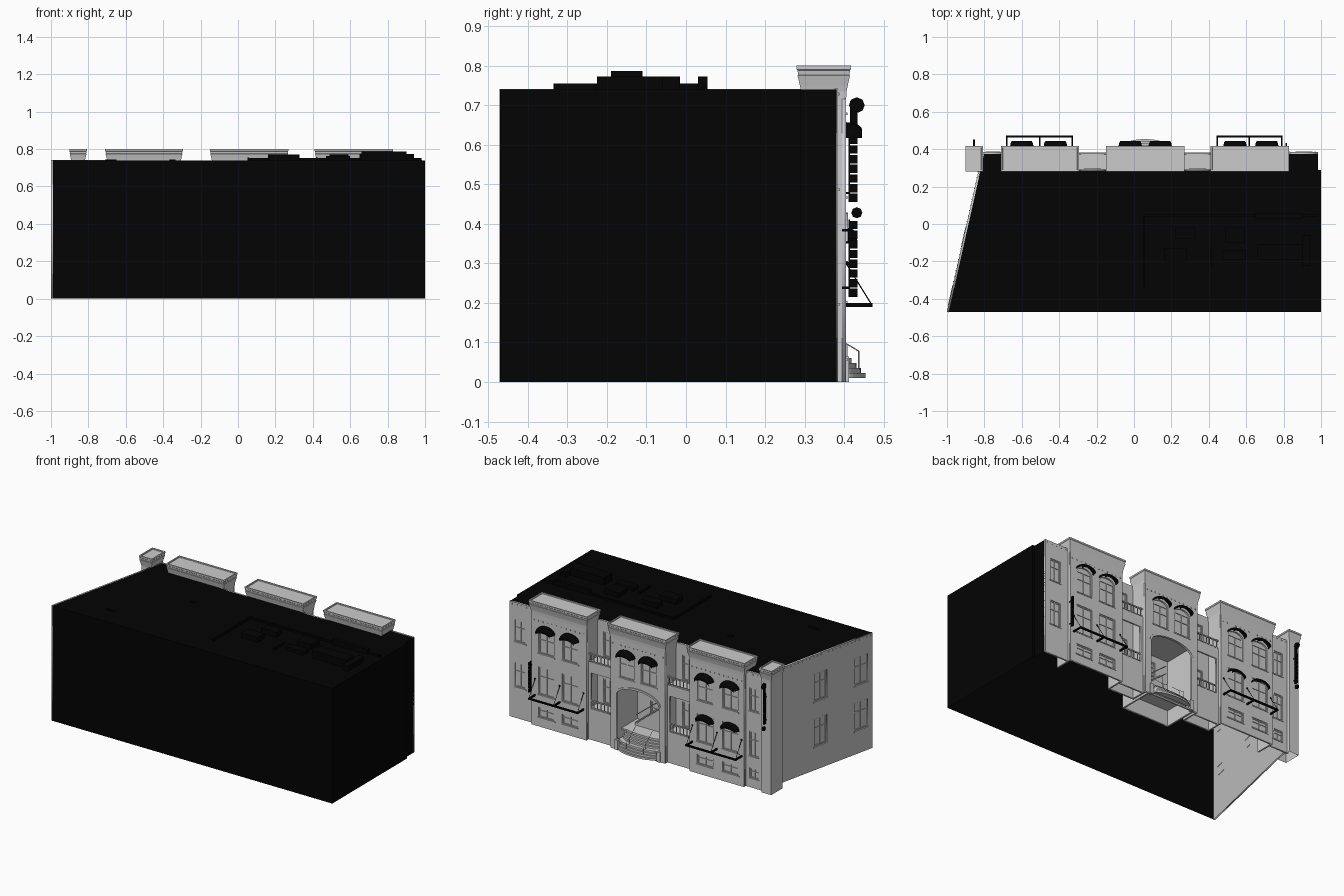
import bpy, bmesh, math
from mathutils import Matrix, Vector

if "Cube" in bpy.data.objects:
    bpy.data.objects.remove(bpy.data.objects["Cube"])

black = bpy.data.materials.new("black")
black.diffuse_color = (0.001, 0.001, 0.001, 1)
black.use_nodes = True
black.node_tree.nodes["Principled BSDF"].inputs["Base Color"].default_value = black.diffuse_color
I = Matrix.Identity(4)

def finish(name, bm, mat=None):
    bmesh.ops.recalc_face_normals(bm, faces=bm.faces)
    me = bpy.data.meshes.new(name)
    bm.to_mesh(me)
    bm.free()
    if mat:
        me.materials.append(mat)
    ob = bpy.data.objects.new(name, me)
    bpy.context.collection.objects.link(ob)
    return ob

def box(bm, x0, x1, y0, y1, z0, z1, M=I):
    T = Matrix.Translation(((x0 + x1) / 2, (y0 + y1) / 2, (z0 + z1) / 2))
    bmesh.ops.create_cube(bm, size=1, matrix=M @ T @ Matrix.Diagonal((x1 - x0, y1 - y0, z1 - z0, 1)))

def rod(bm, a, b, r):
    a, b = Vector(a), Vector(b)
    M = Matrix.Translation((a + b) / 2) @ (b - a).to_track_quat('Z', 'Y').to_matrix().to_4x4()
    bmesh.ops.create_cone(bm, cap_ends=True, segments=8, radius1=r, radius2=r, depth=(b - a).length, matrix=M)

def outline(s, w, z0, z1, rise=0):
    pts = [(s - w / 2, z0), (s + w / 2, z0)]
    if rise:
        pts += [(s + w / 2 * math.cos(math.pi * i / 12), z1 + rise * math.sin(math.pi * i / 12)) for i in range(13)]
    else:
        pts += [(s + w / 2, z1), (s - w / 2, z1)]
    return pts

TH = 0.01
def wall(name, origin, u, s0, s1, top, windows=(), openings=(), dentil=0):
    """Plate with holes; local x runs along u, local y is up, local z points outward."""
    u = Vector(u).normalized()
    n = u.cross(Vector((0, 0, 1)))
    M = Matrix((u, (0, 0, 1), n)).transposed().to_4x4()
    M.translation = origin
    cu = bpy.data.curves.new(name, 'CURVE')
    cu.dimensions, cu.fill_mode, cu.extrude = '2D', 'BOTH', TH / 2
    loops = [[(s0, 0), (s1, 0), (s1, top), (s0, top)]] + [outline(*w) for w in list(windows) + list(openings)]
    for loop in loops:
        sp = cu.splines.new('POLY')
        sp.points.add(len(loop) - 1)
        for p, (a, b) in zip(sp.points, loop):
            p.co = (a, b, 0, 1)
        sp.use_cyclic_u = True
    tmp = bpy.data.objects.new("tmp", cu)
    bpy.context.collection.objects.link(tmp)
    me = bpy.data.meshes.new_from_object(tmp.evaluated_get(bpy.context.evaluated_depsgraph_get()))
    bpy.data.objects.remove(tmp)
    me.transform(M @ Matrix.Translation((0, 0, -TH / 2)))
    ob = bpy.data.objects.new(name, me)
    bpy.context.collection.objects.link(ob)
    # panes, sash bars and sills
    bm = bmesh.new()
    for w in windows:
        s, wd, z0, z1 = w[:4]
        h, f = wd / 2, 0.006
        bm.faces.new([bm.verts.new(M @ Vector((a, b, -TH * 0.9))) for a, b in outline(*w)])
        zt = z1 - (0 if len(w) > 4 else f)
        for a, b in ((s - h, s - h + f), (s + h - f, s + h), (s - 0.002, s + 0.002)):
            box(bm, a, b, z0, z1, -TH, -0.005, M)
        zm = z0 + (z1 - z0) * 0.65
        for a, b in ((z0, z0 + f), (zt, zt + f), (zm - 0.002, zm + 0.002)):
            box(bm, s - h, s + h, a, b, -TH, -0.005, M)
        box(bm, s - h - 0.006, s + h + 0.006, z0 - 0.007, z0, -TH, 0.003, M)
    # small dentils under the eaves
    k = int((s1 - s0) / 0.03) if dentil else 0
    for i in range(k):
        c = s0 + (i + 0.5) * (s1 - s0) / k
        box(bm, c - 0.003, c + 0.003, dentil, dentil + 0.007, -0.002, 0.003, M)
    if bm.verts:
        finish(name + "_trim", bm)

# black main block: roof, front wall and right wall, open underneath
RECESSES = ((0.255, 0.425), (-0.31, -0.135))
bm = bmesh.new()
plan = [(-1, -.47), (1, -.47), (1, .29), (.985, .29), (.985, .38)]
for a, b in RECESSES:
    plan += [(b, .38), (b, .285), (a, .285), (a, .38)]
plan.append((-.81, .38))
roof = [bm.verts.new((x, y, .74)) for x, y in plan]
low = [bm.verts.new((x, y, 0)) for x, y in plan[:5]]
bm.faces.new(roof)
for i in range(4):
    bm.faces.new((low[i], low[i + 1], roof[i + 1], roof[i]))
finish("main_block", bm, black)

# roof equipment
bm = bmesh.new()
for b in ((.05, .98, .04, .052, .752), (.05, .06, -.335, .05, .755), (.16, .28, -.2, -.13, .772),
          (.22, .33, -.08, -.02, .772), (.49, .59, -.1, -.015, .772), (.47, .6, -.19, -.14, .762),
          (.66, .9, -.19, -.11, .787), (.9, .94, -.225, -.06, .773), (.415, .425, -.23, -.13, .755),
          (-.365, -.335, .03, .055, .745), (-.71, -.65, -.335, -.315, .745), (.65, .9, .03, .055, .773)):
    box(bm, *b[:4], .738, b[4])
finish("roof_equipment", bm, black)

# angled side wall with four windows
wall("side_wall", (-.81, .38, 0), (-.19, -.85, 0), 0, .871, .741,
     [(s, .1, a, b) for s in (.46, .78) for a, b in ((.15, .33), (.44, .62))], dentil=.725)

# street walls (local s = -x)
U = (-1, 0, 0)
def bay_windows(xs):
    out = []
    for x in xs:
        out += [(-x, .115, .06, .125), (-x, .115, .205, .385), (-x, .11, .47, .605, .035)]
    return out
wall("east_bay", (0, .405, 0), U, -.815, -.425, .74, bay_windows((.54, .71)), dentil=.675)
wall("west_bay", (0, .405, 0), U, .31, .695, .74, bay_windows((-.6, -.42)), dentil=.675)
wall("centre_bay", (0, .405, 0), U, -.255, .135, .74,
     [(-x, .11, .47, .605, .035) for x in (-.02, .14)], [(-.06, .3, .01, .355, .06)], dentil=.675)
wall("east_end", (0, .385, 0), U, -.985, -.815, .742, [(-.91, .075, .2, .355), (-.91, .075, .49, .63)], dentil=.725)
wall("west_end", (0, .385, 0), U, .695, .83, .742,
     [(.755, .065, .06, .125), (.755, .065, .2, .36), (.755, .065, .49, .64)], dentil=.725)
for i, (a, b) in enumerate(RECESSES):
    m, w = -(a + b) / 2, b - a
    wall(f"balcony_front_{i}", (0, .382, 0), U, -b, -a, .5, (), [(m, w - .03, .2, .43)])
    wall(f"balcony_back_{i}", (0, .295, 0), U, -b, -a, .74, [(m, .08, .21, .37), (m, .08, .51, .67)])
    bm = bmesh.new()
    # floors and railings
    box(bm, a, b, .29, .375, .49, .498)
    box(bm, a, b, .29, .375, .19, .198)
    for z in (.2, .5):
        box(bm, a, b, .374, .382, z + .048, z + .055)
        box(bm, a, b, .376, .38, z + .004, z + .008)
        for k in range(7):
            c = a + (k + .5) * w / 7
            box(bm, c - .002, c + .002, .376, .38, z, z + .05)
    finish(f"balcony_{i}", bm)

# bay side walls
bm = bmesh.new()
for x0, x1 in ((.425, .815), (-.135, .255), (-.695, -.31)):
    for a in (x0, x1 - .01):
        box(bm, a, a + .01, .285, .395, 0, .74)
finish("bay_sides", bm)

# flared parapets and corner pier
def parapet(name, x0, x1, extra=()):
    bm = bmesh.new()
    rings = list(extra) + [(.715, .003), (.735, .004), (.75, .007), (.775, .013), (.776, .011), (.788, .013),
                           (.79, .015), (.8, .015), (.8, .007), (.794, .006)]
    prev = None
    for z, d in rings:
        ring = [bm.verts.new(p) for p in ((x0 - d, .295 - d, z), (x1 + d, .295 - d, z),
                                          (x1 + d, .402 + d, z), (x0 - d, .402 + d, z))]
        if prev:
            for i in range(4):
                bm.faces.new((prev[i], prev[(i + 1) % 4], ring[(i + 1) % 4], ring[i]))
        prev = ring
    bm.faces.new(prev)
    finish(name, bm)
parapet("east_parapet", .425, .815)
parapet("centre_parapet", -.135, .255)
parapet("west_parapet", -.695, -.31)
parapet("corner_pier", -.887, -.823, [(0, .003)])

# arch surround
bm = bmesh.new()
pts = outline(.06, .325, 0, .355, .073)[2:]
inn = outline(.06, .3, 0, .355, .06)[2:]
rows = [[bm.verts.new((p[0], y, p[1])) for p in line] for line, y in ((inn, .404), (inn, .41), (pts, .41), (pts, .404))]
for r, q in zip(rows, rows[1:]):
    for i in range(12):
        bm.faces.new((r[i], r[i + 1], q[i + 1], q[i]))
finish("arch_surround", bm)

# entrance hall behind the arch
bm = bmesh.new()
box(bm, -.11, -.1, .17, .395, 0, .43)
box(bm, .22, .23, .17, .395, 0, .43)
box(bm, -.1, .22, .17, .395, .422, .43)
box(bm, -.1, .22, .17, .34, .1, .11)
for i in range(8):
    box(bm, .16 - i * .022, .182 - i * .022, .2, .26, .11, .128 + i * .018)
for h in (0, .05):
    rod(bm, (.17, .26, .13 + h), (-.02, .26, .28 + h), .003)
finish("entrance_hall", bm)
wall("entrance_back", (0, .18, 0), U, -.22, .1, .43, [(-.06, .13, .115, .25), (-.06, .13, .29, .38)])

# curved steps outside and inside the arch, with cheek blocks and handrails
bm = bmesh.new()
def step(yc, a, b, z0, z1):
    M = Matrix.Translation((.06, yc, z0))
    arc = [(.06 + a * math.cos(math.pi * i / 20), yc + b * math.sin(math.pi * i / 20)) for i in range(21)]
    lo, hi = ([bm.verts.new((x, y, z)) for x, y in arc] for z in (z0, z1))
    bm.faces.new(hi)
    for i in range(20):
        bm.faces.new((lo[i], lo[i + 1], hi[i + 1], hi[i]))
for i, (b, a) in enumerate(((.057, .142), (.046, .135), (.034, .128), (.022, .121))):
    step(.397, a, b, .01 + i * .0125, .0225 + i * .0125)
for i in range(4):
    step(.33, .15 - i * .008, .066 - i * .014, .06 + i * .0125, .0725 + i * .0125)
box(bm, -.09, .21, .33, .4, .05, .06)
for x in (-.09, .21):
    box(bm, x - .012, x + .012, .39, .412, 0, .065)
for x in (0, .12):
    rod(bm, (x, .4, .1), (x, .437, .078), .0015)
    rod(bm, (x, .437, .078), (x, .437, .03), .0015)
    rod(bm, (x, .407, .097), (x, .407, .05), .0015)
    rod(bm, (x, .4, .1), (x, .34, .15), .0015)
finish("front_steps", bm)

# arched awnings, bowed in plan
bm = bmesh.new()
for x, z, d in [(x, .617, .042) for x in (.54, .71, -.02, .14, -.6, -.42)] + [(-.6, .35, .03), (-.42, .35, .03)]:
    rows = []
    for j in range(6):
        a = j / 5 * math.pi / 2
        rise, hw = .022 + .018 * math.cos(a), .05 + .013 * math.cos(a)
        rows.append([bm.verts.new((x + hw * math.cos(math.pi * i / 16), .403 + d * math.sin(a),
                                   z + rise * math.sin(math.pi * i / 16))) for i in range(17)])
    rows.append([bm.verts.new((v.co.x, v.co.y, v.co.z - .014)) for v in rows[-1]])
    for r, q in zip(rows, rows[1:]):
        for i in range(16):
            bm.faces.new((r[i], r[i + 1], q[i + 1], q[i]))
finish("awnings", bm, black)

# canopy frames with tie rods
bm = bmesh.new()
for xs in ((.445, .615, .79), (-.68, -.505, -.33)):
    box(bm, xs[0] - .005, xs[2] + .005, .462, .472, .19, .2)
    for x in xs:
        box(bm, x - .004, x + .004, .403, .468, .19, .2)
        rod(bm, (x, .405, .3), (x, .468, .198), .0015)
        bmesh.ops.create_icosphere(bm, subdivisions=1, radius=.006, matrix=Matrix.Translation((x, .407, .3)))
finish("canopies", bm, black)

# vertical blade panels on brackets
bm = bmesh.new()
for x, z0, n in ((.815, .215, 8), (-.855, .455, 8)):
    for i in range(n):
        z = z0 + i * .0245
        box(bm, x - .004, x + .004, .413, .434, z, z + .021)
    box(bm, x - .003, x + .003, .411, .415, z0, z0 + n * .0245)
    for z in (z0 + .02, z0 + n * .0245 - .03):
        box(bm, x - .003, x + .003, .395, .415, z, z + .006)
for z, r in ((.428, .014), (.7, .02)):
    rod(bm, (-.86, .432, z), (-.85, .432, z), r)
box(bm, -.858, -.852, .415, .434, .65, .71)
finish("blade_panels", bm, black)
